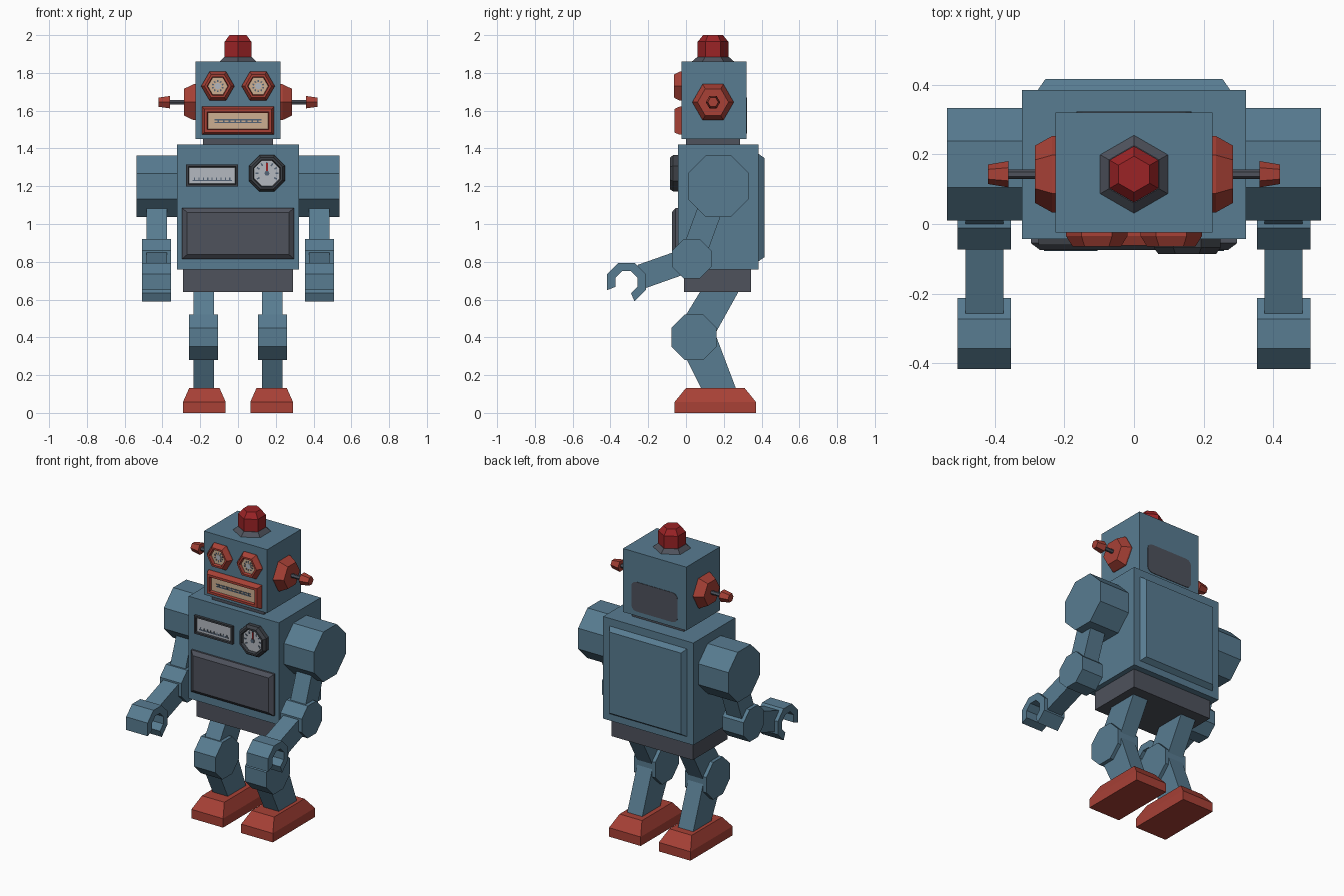
import bpy, bmesh, math
from mathutils import Vector, Matrix

old = bpy.data.objects.get("Cube")
if old:
    bpy.data.objects.remove(old, do_unlink=True)


def material(name, rgb):
    # sRGB bytes to a linear flat colour
    lin = [((c / 255 + 0.055) / 1.055) ** 2.4 for c in rgb]
    m = bpy.data.materials.new(name)
    m.use_nodes = True
    m.diffuse_color = (*lin, 1)
    node = m.node_tree.nodes["Principled BSDF"]
    node.inputs["Base Color"].default_value = (*lin, 1)
    node.inputs["Roughness"].default_value = 0.7
    return m


BLUE = material("steel blue", (88, 124, 145))
RED = material("brick red", (168, 65, 54))
LAMP = material("lamp red", (155, 35, 38))
GREY = material("dark grey", (78, 82, 92))
SLATE = material("black grey", (60, 64, 70))
CREAM = material("cream", (205, 175, 145))
PALE = material("pale grey", (180, 185, 192))
INK = material("ink blue", (85, 100, 118))


def finish(name, bm, mat):
    bmesh.ops.recalc_face_normals(bm, faces=bm.faces)
    mesh = bpy.data.meshes.new(name)
    bm.to_mesh(mesh)
    bm.free()
    mesh.materials.append(mat)
    ob = bpy.data.objects.new(name, mesh)
    bpy.context.collection.objects.link(ob)
    return ob


AXES = {
    "up": lambda u, v, h: Vector((u, v, h)),
    "front": lambda u, v, h: Vector((u, -h, v)),
    "back": lambda u, v, h: Vector((u, h, v)),
    "left": lambda u, v, h: Vector((h, u, v)),
    "right": lambda u, v, h: Vector((-h, u, v)),
}


def loft(name, axis, centre, rings, mat, sides=4, turn=0.0):
    """Skin rings of (half width, half height, distance) along an axis."""
    bm = bmesh.new()
    grow = math.sqrt(2) if sides == 4 else 1
    if sides == 4:
        turn = math.pi / 4
    loops = []
    for a, b, h in rings:
        loops.append([])
        for i in range(sides):
            t = turn + math.tau * i / sides
            p = AXES[axis](a * grow * math.cos(t), b * grow * math.sin(t), h)
            loops[-1].append(bm.verts.new(p + Vector(centre)))
    for lo, hi in zip(loops, loops[1:]):
        for i in range(sides):
            j = (i + 1) % sides
            bm.faces.new((lo[i], lo[j], hi[j], hi[i]))
    bm.faces.new(loops[0])
    bm.faces.new(loops[-1])
    return finish(name, bm, mat)


def round_loft(name, axis, centre, rings, mat, sides=6, turn=0.0):
    return loft(name, axis, centre, [(r, r, h) for r, h in rings], mat, sides, turn)


def box(name, x, y, z, mat):
    bm = bmesh.new()
    bmesh.ops.create_cube(bm, size=1)
    for v in bm.verts:
        v.co = [(a + b) / 2 + c * (b - a) for (a, b), c in zip((x, y, z), v.co)]
    return finish(name, bm, mat)


def side_prism(name, points, x0, x1, mat):
    """Extrude a (y, z) outline across x."""
    bm = bmesh.new()
    face = bm.faces.new([bm.verts.new((x0, y, z)) for y, z in points])
    new = bmesh.ops.extrude_face_region(bm, geom=[face])["geom"]
    moved = [g for g in new if isinstance(g, bmesh.types.BMVert)]
    bmesh.ops.translate(bm, verts=moved, vec=(x1 - x0, 0, 0))
    return finish(name, bm, mat)


def octagon(centre, apothem, count=8, start=0):
    r = apothem / math.cos(math.pi / 8)
    angles = [math.pi / 8 + math.pi / 4 * (start + i) for i in range(count)]
    return [(centre[0] + r * math.cos(t), centre[1] + r * math.sin(t)) for t in angles]


def limb(name, a, b, width, x0, x1):
    a, b = Vector(a), Vector(b)
    n = (b - a).orthogonal().normalized() * width / 2
    side_prism(name, [a + n, b + n, b - n, a - n], x0, x1, BLUE)


def marks(name, items, y, mat):
    """Thin printed bars given as (x, z, width, height, angle)."""
    bm = bmesh.new()
    for x, z, w, h, angle in items:
        m = (Matrix.Translation((x, y, z)) @ Matrix.Rotation(angle, 4, "Y")
             @ Matrix.Diagonal((w, 0.004, h, 1)))
        bmesh.ops.create_cube(bm, size=1, matrix=m)
    finish(name, bm, mat)


def dial_marks(name, x, z, radius, count, w, h, y, mat, skip=()):
    marks(name, [(x + radius * math.sin(t), z + radius * math.cos(t), w, h, t)
                 for t in (math.tau * i / count for i in range(count) if i not in skip)],
          y, mat)


# Torso, back hatch, pelvis and neck
box("torso", (-.322, .322), (-.043, .385), (.76, 1.42), BLUE)
loft("back_hatch", "back", (0, 0, 1.087),
     [(.28, .287, .38), (.255, .262, .416)], BLUE)
box("pelvis", (-.29, .29), (-.01, .345), (.64, .76), GREY)
box("neck", (-.185, .185), (0, .285), (1.42, 1.45), GREY)

# Head and rear vent with rounded corners
box("head", (-.226, .226), (-.025, .32), (1.45, 1.86), BLUE)
vent = box("rear_vent", (-.165, .165), (.315, .323), (1.48, 1.67), GREY)
bm = bmesh.new()
bm.from_mesh(vent.data)
corners = [e for e in bm.edges if abs(e.verts[0].co.y - e.verts[1].co.y) > .005]
bmesh.ops.bevel(bm, geom=corners, offset=.035, segments=3, profile=.5, affect="EDGES")
bm.to_mesh(vent.data)
bm.free()

# Roof lamp
POINT = math.pi / 2
round_loft("lamp_collar", "up", (0, .143, 0), [(.112, 1.86), (.083, 1.885)],
           GREY, turn=POINT)
round_loft("roof_lamp", "up", (0, .143, 0), [(.081, 1.88), (.081, 1.965), (.052, 2)],
           LAMP, turn=POINT)

# Eyes and ears
for side, word in ((1, "left"), (-1, "right")):
    ex, ez = .107 * side, 1.73
    round_loft(word + "_eye_rim", "front", (ex, 0, ez),
               [(.088, .02), (.088, .035), (.07, .064), (.057, .064), (.052, .042)], RED)
    round_loft(word + "_eye", "front", (ex, 0, ez), [(.053, .04), (.053, .045)], CREAM)
    round_loft(word + "_pupil", "front", (ex, 0, ez), [(.018, .044), (.018, .048)], PALE, 8)
    dial_marks(word + "_iris", ex, ez, .027, 10, .008, .009, -.046, INK)
    c = (0, .143, 1.645)
    round_loft(word + "_ear", word, c, [(.11, .22), (.11, .235), (.082, .285)], RED)
    round_loft(word + "_ear_rod", word, c, [(.013, .28), (.013, .365)], GREY)
    round_loft(word + "_ear_knob", word, c, [(.038, .36), (.028, .42)], RED)

# Mouth
loft("mouth_frame", "front", (0, 0, 1.547),
     [(.19, .074, .02), (.19, .074, .035), (.178, .062, .062),
      (.163, .047, .062), (.158, .043, .042)], RED)
loft("mouth_plate", "front", (0, 0, 1.545),
     [(.159, .043, .04), (.159, .043, .045)], CREAM)
marks("mouth_lines", [(0, 1.552, .25, .006, 0), (0, 1.538, .25, .006, 0)]
      + [(-.105 + .03 * i, 1.545, .008, .014, 0) for i in range(8)], -.046, INK)

# Chest meter
loft("meter_frame", "front", (-.137, 0, 1.257),
     [(.137, .058, .03), (.137, .058, .06), (.126, .047, .06), (.122, .043, .048)], SLATE)
loft("meter_face", "front", (-.137, 0, 1.257),
     [(.122, .043, .046), (.122, .043, .051)], PALE)
marks("meter_scale", [(-.137, 1.23, .21, .007, 0)]
      + [(-.23 + .0233 * i, 1.238, .006, .014, 0) for i in range(9)], -.052, INK)

# Round chest gauge
gx, gz = .153, 1.268
round_loft("gauge_rim", "front", (gx, 0, gz),
           [(.104, .03), (.104, .068), (.09, .086), (.078, .086), (.072, .064)],
           SLATE, 8, math.pi / 8)
round_loft("gauge_face", "front", (gx, 0, gz), [(.073, .062), (.073, .067)],
           PALE, 8, math.pi / 8)
dial_marks("gauge_ticks", gx, gz, .053, 12, .008, .016, -.068, INK, skip=(5, 6, 7))
marks("gauge_needle", [(gx, gz + .025, .009, .062, 0)], -.069, LAMP)
round_loft("gauge_hub", "front", (gx, 0, gz), [(.014, .065), (.014, .073)], INK)

# Chest door
loft("chest_door", "front", (0, 0, .95),
     [(.296, .135, .03), (.296, .135, .055), (.27, .112, .075)], GREY)

# Arms and legs, each built on both sides
for s, word in ((1, "left"), (-1, "right")):
    shoulder, elbow, grip = (.172, 1.2), (.031, .816), (-.315, .692)
    side_prism(word + "_shoulder", octagon(shoulder, .162), .32 * s, .537 * s, BLUE)
    limb(word + "_upper_arm", shoulder, elbow, .13, .375 * s, .484 * s)
    side_prism(word + "_elbow", octagon(elbow, .104), .354 * s, .507 * s, BLUE)
    limb(word + "_forearm", elbow, (-.235, .722), .13, .375 * s, .484 * s)
    # open claw
    outer = octagon(grip, .102, 7, -2)
    inner = octagon(grip, .058, 7, -2)
    side_prism(word + "_claw", outer[:6 + 1] + inner[::-1], .354 * s, .507 * s, BLUE)

    knee = (.042, .4)
    side_prism(word + "_thigh", [(.077, .645), (.28, .645), (.155, .42), (.042, .38),
                                 (-.03, .47)], .128 * s, .236 * s, BLUE)
    side_prism(word + "_knee", octagon(knee, .12), .105 * s, .259 * s, BLUE)
    side_prism(word + "_shin", [(.085, .12), (.268, .12), (.158, .41), (.03, .42),
                                (-.02, .33)], .128 * s, .236 * s, BLUE)
    loft(word + "_foot", "up", (.178 * s, .155, 0),
         [(.113, .215, 0), (.113, .215, .058), (.08, .155, .132)], RED)
